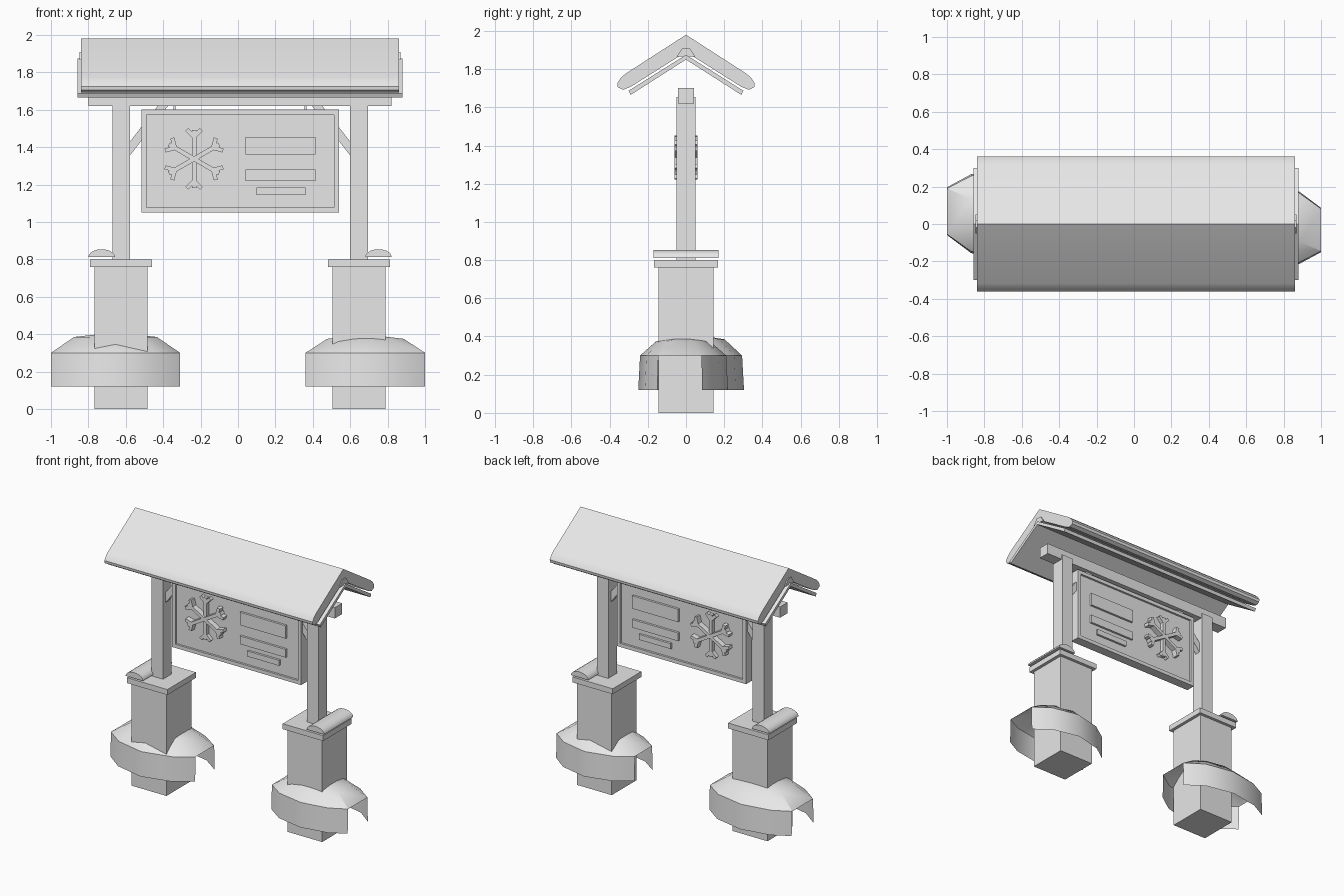
import bpy, bmesh
from math import radians, sin, cos, pi
from mathutils import Vector, Matrix

cube = bpy.data.objects.get("Cube")
if cube:
    bpy.data.objects.remove(cube)

grey = bpy.data.materials.new("light_grey")
grey.use_nodes = True
colour = (0.8, 0.8, 0.8, 1)
grey.diffuse_color = colour
grey.node_tree.nodes["Principled BSDF"].inputs["Base Color"].default_value = colour
parts = []


def finish(name, bm, closed=True):
    if closed:
        bmesh.ops.recalc_face_normals(bm, faces=bm.faces)
    mesh = bpy.data.meshes.new(name)
    bm.to_mesh(mesh)
    bm.free()
    mesh.materials.append(grey)
    obj = bpy.data.objects.new(name, mesh)
    bpy.context.collection.objects.link(obj)
    parts.append(obj)
    return obj


def add_box(bm, x, y, z, turn=None):
    """Box from three (low, high) ranges, optionally moved by a matrix."""
    size = [r[1] - r[0] for r in (x, y, z)]
    mid = [(r[0] + r[1]) / 2 for r in (x, y, z)]
    m = Matrix.Translation(mid) @ Matrix.Diagonal((*size, 1))
    bmesh.ops.create_cube(bm, size=1, matrix=(turn @ m) if turn else m)


def box(name, x, y, z, turn=None):
    bm = bmesh.new()
    add_box(bm, x, y, z, turn)
    return finish(name, bm)


def prism(name, profile, low, high, axis):
    """Extrude a profile along x (profile is y, z) or along y (profile is x, z)."""
    bm = bmesh.new()
    place = (lambda p: (low, p[0], p[1])) if axis == "x" else (lambda p: (p[0], low, p[1]))
    face = bm.faces.new([bm.verts.new(place(p)) for p in profile])
    moved = bmesh.ops.extrude_face_region(bm, geom=[face])["geom"]
    step = Vector((high - low, 0, 0)) if axis == "x" else Vector((0, high - low, 0))
    bmesh.ops.translate(bm, verts=[g for g in moved if isinstance(g, bmesh.types.BMVert)], vec=step)
    return finish(name, bm)


def chevron(outer, inner):
    """Mirrored roof section from half profiles, both given ridge first."""
    half = outer + inner[::-1]
    return half + [(-y, z) for y, z in half[::-1] if y > 0]


def snow_skirt(name, cx, cy, scale, turn, top):
    """Thin draped snow shell with open ends, the pillar pokes through it."""
    plan = [(0.32, -0.135), (0.2, -0.2), (0, -0.235), (-0.2, -0.195),
            (-0.32, -0.11), (-0.32, 0.1), (-0.2, 0.185), (0, 0.235), (0.2, 0.19), (0.32, 0.1)]
    crown = [(x * 0.64, y * 0.6) for x, y in plan]
    bm = bmesh.new()

    def ring(points, z, squash=1):
        return [bm.verts.new((cx + turn * x * scale, cy + turn * y * squash * scale, z))
                for x, y in points]

    rings = [ring(plan, 0.12), ring(plan, 0.3, 0.96), ring(crown, top - 0.025)]
    peak = bm.verts.new((cx, cy, top))
    n = len(plan)
    for i in range(n):
        j = (i + 1) % n
        if i not in (4, 9):
            bm.faces.new((rings[0][i], rings[0][j], rings[1][j], rings[1][i]))
        bm.faces.new((rings[1][i], rings[1][j], rings[2][j], rings[2][i]))
        bm.faces.new((rings[2][i], rings[2][j], peak))
    return finish(name, bm, closed=False)


# Pillars, caps, posts, braces and hangers on both sides
MID = 0.011
for side, label in ((-1, "right"), (1, "left")):
    cx = MID + side * 0.636
    box(label + "_pillar", (cx - 0.142, cx + 0.142), (-0.145, 0.145), (0, 0.76))
    box(label + "_pillar_cap", (cx - 0.165, cx + 0.165), (-0.167, 0.167), (0.76, 0.8))
    box(label + "_post", (cx - 0.047, cx + 0.047), (-0.05, 0.05), (0.8, 1.655))
    edge = MID + side * 0.6
    inner = MID + side * 0.39
    prism(label + "_brace", [(edge, 1.34), (edge, 1.415), (inner - side * -0.035, 1.64),
                             (inner - side * 0.02, 1.64)], -0.02, 0.02, "y")
    rod = MID + side * 0.35
    box(label + "_hanger", (rod - 0.005, rod + 0.005), (-0.005, 0.005), (1.58, 1.64))
    roll = MID + side * 0.74
    arc = [(roll + 0.071 * cos(pi * i / 10), 0.812 + 0.042 * sin(pi * i / 10)) for i in range(11)]
    prism(label + "_cap_snow", arc, -0.17, 0.17, "y")

snow_skirt("left_snow_skirt", 0.681, -0.015, 1, 1, 0.4)
snow_skirt("right_snow_skirt", -0.655, 0.05, 1.08, -1, 0.41)

# Top beam and roof
box("top_beam", (MID - 0.81, MID + 0.81), (-0.043, 0.043), (1.62, 1.7))
prism("roof_boards", chevron([(0, 1.875), (0.3, 1.687)], [(0, 1.85), (0.29, 1.665)]),
      MID - 0.868, MID + 0.868, "x")
prism("roof_snow", chevron([(0, 1.98), (0.318, 1.775), (0.345, 1.75), (0.36, 1.725)],
                           [(0, 1.89), (0.29, 1.707), (0.33, 1.692), (0.357, 1.705)]),
      MID - 0.85, MID + 0.85, "x")
prism("ridge_board", [(-0.05, 1.865), (0.05, 1.865), (0.02, 1.908), (-0.02, 1.908)],
      MID - 0.858, MID + 0.858, "x")

# Sign panel and frame
left, right, low, high, rim = -0.515, 0.54, 1.05, 1.6, 0.027
box("sign_panel", (left + 0.01, right - 0.01), (-0.02, 0.02), (low + 0.01, high - 0.01))
bm = bmesh.new()
for z in ((low, low + rim), (high - rim, high)):
    add_box(bm, (left, right), (-0.035, 0.035), z)
for x in ((left, left + rim), (right - rim, right)):
    add_box(bm, x, (-0.035, 0.035), (low + rim, high - rim))
finish("sign_frame", bm)

# Raised bars on both faces
for i, (x, z) in enumerate((((0.04, 0.415), (1.36, 1.455)),
                            ((0.04, 0.415), (1.22, 1.28)),
                            ((0.1, 0.36), (1.145, 1.185)))):
    box("sign_bar_%d" % (i + 1), x, (-0.036, 0.036), z)

# Snowflake with six forked arms, passing through the panel
bm = bmesh.new()
centre = Matrix.Translation((-0.235, 0, 1.337))
for i in range(6):
    depth = (0.048 if i % 3 == 0 else 0.06)
    arm = centre @ Matrix.Rotation(radians(60 * i), 4, "Y")
    add_box(bm, (-0.012, 0.012), (-depth, depth), (0, 0.155), arm)
    for tilt in (-45, 45):
        fork = arm @ Matrix.Translation((0, 0, 0.118)) @ Matrix.Rotation(radians(tilt), 4, "Y")
        add_box(bm, (-0.011, 0.011), (-depth, depth), (0, 0.055), fork)
finish("snowflake", bm)

# Smooth shading with sharp edges kept
bpy.ops.object.select_all(action="DESELECT")
for obj in parts:
    obj.select_set(True)
bpy.context.view_layer.objects.active = parts[0]
bpy.ops.object.shade_smooth_by_angle(angle=radians(35))
